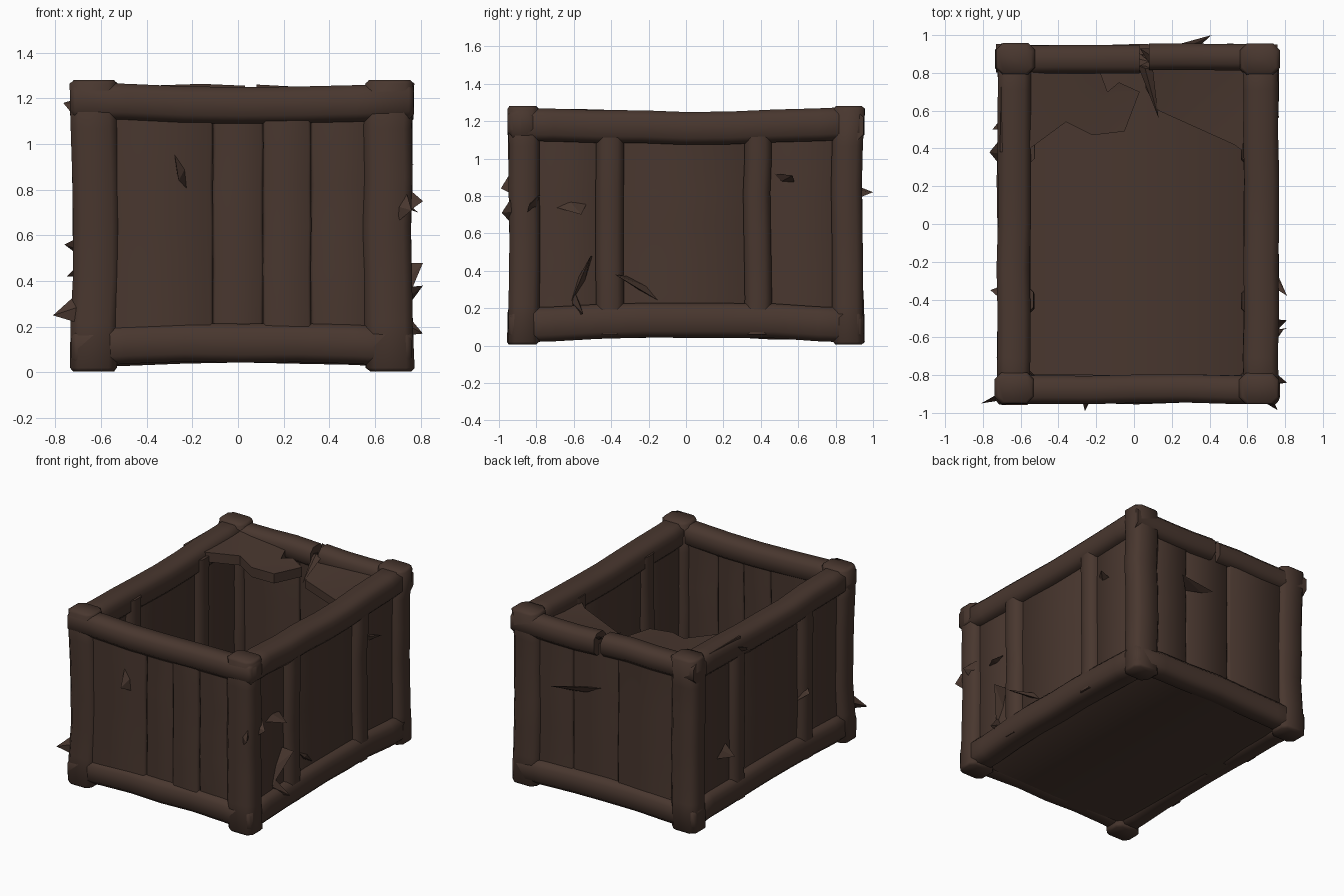
import bpy, bmesh, math, random
from mathutils import Vector

if "Cube" in bpy.data.objects:
    bpy.data.objects.remove(bpy.data.objects["Cube"])

random.seed(4)
wood = bpy.data.materials.new("dark brown wood")
wood.diffuse_color = (0.066, 0.038, 0.028, 1)
wood.use_nodes = True
wood.node_tree.nodes["Principled BSDF"].inputs["Base Color"].default_value = wood.diffuse_color


def finish(name, bm, angle=80):
    bmesh.ops.recalc_face_normals(bm, faces=bm.faces)
    me = bpy.data.meshes.new(name)
    bm.to_mesh(me)
    bm.free()
    me.materials.append(wood)
    ob = bpy.data.objects.new(name, me)
    bpy.context.collection.objects.link(ob)
    bpy.ops.object.select_all(action='DESELECT')
    ob.select_set(True)
    bpy.context.view_layer.objects.active = ob
    bpy.ops.object.shade_smooth_by_angle(angle=math.radians(angle))
    return ob


def beam(name, lo, hi, axis, bow=(0, 0, 0), ch=0.035, segs=6, jit=0.005, taper=0.0):
    """Chamfered, slightly warped timber filling the box lo..hi."""
    bm = bmesh.new()
    a, b = [i for i in range(3) if i != axis]
    ca, cb = (lo[a] + hi[a]) / 2, (lo[b] + hi[b]) / 2
    ha, hb = (hi[a] - lo[a]) / 2, (hi[b] - lo[b]) / 2
    c = min(ch, ha * 0.6, hb * 0.6)
    prof = [(ha, hb - c), (ha - c, hb), (c - ha, hb), (-ha, hb - c),
            (-ha, c - hb), (c - ha, -hb), (ha - c, -hb), (ha, c - hb)]
    # extra narrowed rings at both ends round off the timber
    steps = [s / segs for s in range(segs + 1)]
    if taper:
        e = taper / (hi[axis] - lo[axis])
        steps = [0, e] + steps[1:-1] + [1 - e, 1]
    rings = []
    for t in steps:
        ring = []
        sa, sb = random.uniform(-jit, jit), random.uniform(-jit, jit)
        k = 1 - taper / max(ha, hb) if taper and t in (0, 1) else 1
        for pa, pb in prof:
            p = Vector((0, 0, 0))
            p[a], p[b] = ca + pa * k + sa, cb + pb * k + sb
            p[axis] = lo[axis] + (hi[axis] - lo[axis]) * t
            ring.append(bm.verts.new(p + Vector(bow) * 4 * t * (1 - t)))
        rings.append(ring)
    for r, q in zip(rings, rings[1:]):
        for i in range(8):
            j = (i + 1) % 8
            bm.faces.new((r[i], r[j], q[j], q[i]))
    bm.faces.new(rings[0])
    bm.faces.new(rings[-1])
    return finish(name, bm)


def plate(name, outline, thick):
    """Broken board: outline of 3D points, thickened downward."""
    bm = bmesh.new()
    f = bm.faces.new([bm.verts.new(p) for p in outline])
    g = bmesh.ops.extrude_face_region(bm, geom=[f])["geom"]
    for v in g:
        if isinstance(v, bmesh.types.BMVert):
            v.co.z -= thick
    bmesh.ops.triangulate(bm, faces=[x for x in bm.faces if len(x.verts) > 4])
    return finish(name, bm, 35)


def splinter(name, base_a, base_b, tip, thick=0.02):
    """Sharp sliver with a long base from base_a to base_b."""
    bm = bmesh.new()
    a, b, t = Vector(base_a), Vector(base_b), Vector(tip)
    n = (b - a).cross(t - a).normalized() * thick
    m = (a + b) / 2
    v = [bm.verts.new(p) for p in (a, m + n, b, m - n, t)]
    bm.faces.new(v[:4])
    for i in range(4):
        bm.faces.new((v[i], v[(i + 1) % 4], v[4]))
    return finish(name, bm, 20)


# corner posts
for nx, x0, x1 in (("left", -0.735, -0.53), ("right", 0.56, 0.77)):
    for ny, y0, y1 in (("front", -0.955, -0.79), ("back", 0.79, 0.955)):
        beam(f"corner_post_{ny}_{nx}", (x0, y0, 0.005), (x1, y1, 1.28), 2,
             (0.01 if x0 < 0 else -0.01, 0.012 if y0 < 0 else -0.012, 0), 0.035, taper=0.015)

# bottom and top rails, bowed inward in height and running over the corners
for nm, y0, y1 in (("front", -0.95, -0.80), ("back", 0.80, 0.95)):
    beam(f"bottom_rail_{nm}", (-0.73, y0, 0.02), (0.76, y1, 0.19), 0, (0, 0, 0.025), taper=0.02)
beam("top_rail_front", (-0.735, -0.95, 1.11), (0.768, -0.80, 1.27), 0, (0, 0, -0.02), taper=0.02)
beam("top_rail_back_left", (-0.73, 0.80, 1.11), (0.03, 0.95, 1.26), 0, segs=4)
beam("top_rail_back_right", (0.08, 0.81, 1.10), (0.76, 0.95, 1.26), 0, (0, 0, -0.01), segs=4)
for nm, x0, x1 in (("left", -0.725, -0.55), ("right", 0.58, 0.765)):
    beam(f"bottom_rail_{nm}", (x0, -0.94, 0.015), (x1, 0.94, 0.2), 1, (0, 0, 0.028), segs=8, taper=0.02)
    beam(f"top_rail_{nm}", (x0, -0.945, 1.1), (x1, 0.945, 1.275), 1, (0, 0, -0.022), segs=8, taper=0.02)

# upright ribs on the long sides
for nm, x0, x1 in (("left", -0.72, -0.53), ("right", 0.57, 0.76)):
    beam(f"front_rib_{nm}", (x0, -0.48, 0.06), (x1, -0.33, 1.2), 2)
    beam(f"back_rib_{nm}", (x0, 0.31, 0.06), (x1, 0.455, 1.2), 2)

# wall boards: short ends
front_cuts = [(-0.56, -0.11, 0.0), (-0.11, 0.11, 0.01), (0.11, 0.32, 0.0), (0.32, 0.6, 0.012)]
for i, (x0, x1, d) in enumerate(front_cuts):
    beam(f"front_board_{i + 1}", (x0, -0.922 + d, 0.1), (x1, -0.82, 1.18), 2, ch=0.012, jit=0.003)
back_cuts = [(-0.56, -0.08, 0.0), (-0.08, 0.29, 0.016), (0.29, 0.6, 0.006)]
for i, (x0, x1, d) in enumerate(back_cuts):
    beam(f"back_board_{i + 1}", (x0, 0.82, 0.1), (x1, 0.912 - d, 1.18), 2, ch=0.012, jit=0.003)

# wall boards: long sides, recessed between the ribs
for i, (y0, y1) in enumerate([(-0.84, -0.44), (-0.37, 0.35), (0.42, 0.84)]):
    beam(f"left_board_{i + 1}", (-0.672, y0, 0.1), (-0.575, y1, 1.18), 2, ch=0.015, jit=0.003)
    beam(f"right_board_{i + 1}", (0.605, y0, 0.1), (0.707, y1, 1.18), 2, ch=0.015, jit=0.003)

# floor
beam("floor", (-0.64, -0.88, 0.045), (0.68, 0.88, 0.12), 1, ch=0.005, jit=0)

# broken remains of the lid over the back end
plate("broken_lid_left", [(-0.7, 0.86, 1.25), (-0.71, 0.38, 1.25), (-0.55, 0.40, 1.23),
                          (-0.36, 0.54, 1.2), (-0.22, 0.47, 1.18), (-0.05, 0.49, 1.17),
                          (0.03, 0.70, 1.16), (-0.08, 0.75, 1.18), (-0.14, 0.70, 1.18),
                          (-0.2, 0.86, 1.2)], 0.07)
plate("broken_lid_right", [(0.08, 0.86, 1.17), (0.06, 0.72, 1.15), (0.13, 0.60, 1.13),
                           (0.53, 0.42, 1.14), (0.64, 0.34, 1.18), (0.66, 0.86, 1.2)], 0.06)
splinter("rail_break_left", (0.0, 0.82, 1.2), (0.0, 0.93, 1.15), (0.08, 0.86, 1.22))
splinter("rail_break_right", (0.1, 0.82, 1.18), (0.14, 0.93, 1.22), (0.03, 0.93, 1.25))
splinter("lid_sliver", (0.02, 0.84, 1.2), (0.1, 0.82, 1.2), (0.13, 0.56, 1.12))

# torn splinters around the outside
tears = [
    ((-0.71, -0.93, 0.22), (-0.71, -0.90, 0.34), (-0.81, -0.95, 0.25)),
    ((0.74, -0.85, 0.70), (0.74, -0.78, 0.81), (0.81, -0.84, 0.75)),
    ((0.70, -0.62, 0.22), (0.70, -0.5, 0.48), (0.81, -0.51, 0.48)),
    ((0.70, -0.6, 0.3), (0.70, -0.58, 0.16), (0.81, -0.55, 0.17)),
    ((0.70, -0.70, 0.74), (0.70, -0.53, 0.76), (0.79, -0.56, 0.70)),
    ((0.70, 0.46, 0.92), (0.70, 0.58, 0.87), (0.77, 0.57, 0.91)),
    ((0.70, -0.31, 0.37), (0.70, -0.13, 0.23), (0.81, -0.38, 0.38)),
    ((-0.28, -0.91, 0.97), (-0.22, -0.91, 0.80), (-0.26, -0.99, 0.84)),
    ((0.70, -0.94, 0.66), (0.74, -0.94, 0.78), (0.76, -0.985, 0.71)),
    ((0.05, 0.90, 0.86), (0.30, 0.90, 0.78), (0.41, 1.0, 0.82)),
    ((-0.68, -0.42, 0.6), (-0.68, -0.32, 0.5), (-0.76, -0.35, 0.56)),
    ((-0.70, 0.30, 1.1), (-0.70, 0.46, 1.2), (-0.765, 0.38, 1.18)),
    ((-0.67, 0.5, 0.5), (-0.67, 0.6, 0.42), (-0.75, 0.5, 0.42)),
]
for i, t in enumerate(tears):
    splinter(f"splinter_{i + 1}", *t)
